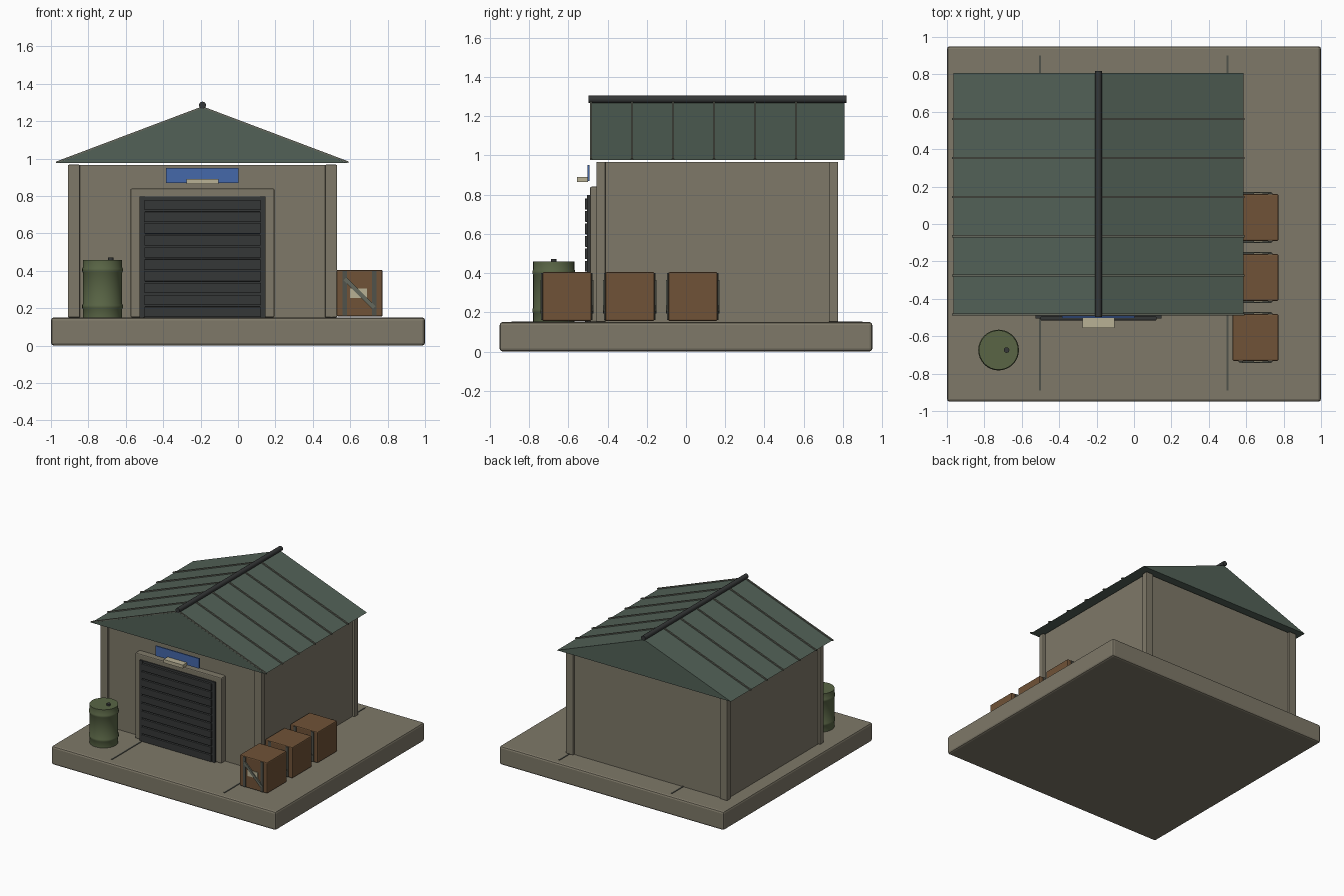
import bpy, bmesh, math
from mathutils import Vector

if "Cube" in bpy.data.objects:
    bpy.data.objects.remove(bpy.data.objects["Cube"])


def mat(name, r, g, b):
    m = bpy.data.materials.new(name)
    m.diffuse_color = (r, g, b, 1)
    m.use_nodes = True
    m.node_tree.nodes["Principled BSDF"].inputs["Base Color"].default_value = m.diffuse_color
    return m


TAN = mat("concrete", .21, .19, .14)
GREEN = mat("roof_green", .085, .12, .095)
RIB = mat("rib", .13, .14, .11)
DARK = mat("dark_metal", .035, .038, .038)
BLUE = mat("sign_blue", .06, .14, .40)
WOOD = mat("wood", .16, .085, .038)
DRUM = mat("drum_green", .10, .13, .06)
PALE = mat("pale", .48, .44, .30)
STRAP = mat("strap", .08, .085, .07)


def finish(ob, material, bevel=0):
    ob.data.materials.append(material)
    if bevel:
        mod = ob.modifiers.new("bevel", 'BEVEL')
        mod.width, mod.segments = bevel, 2
    return ob


def from_bmesh(name, bm, material, bevel=0):
    bmesh.ops.recalc_face_normals(bm, faces=bm.faces)
    me = bpy.data.meshes.new(name)
    bm.to_mesh(me)
    bm.free()
    ob = bpy.data.objects.new(name, me)
    bpy.context.collection.objects.link(ob)
    return finish(ob, material, bevel)


def box(name, x0, x1, y0, y1, z0, z1, material, bevel=0):
    bm = bmesh.new()
    bmesh.ops.create_cube(bm, size=1)
    bmesh.ops.scale(bm, vec=(x1 - x0, y1 - y0, z1 - z0), verts=bm.verts)
    ob = from_bmesh(name, bm, material, bevel)
    ob.location = ((x0 + x1) / 2, (y0 + y1) / 2, (z0 + z1) / 2)
    return ob


def prism(name, profile, y0, y1, material):
    """Extrude an x-z profile along y."""
    bm = bmesh.new()
    face = bm.faces.new([bm.verts.new((x, y0, z)) for x, z in profile])
    ext = bmesh.ops.extrude_face_region(bm, geom=[face])
    moved = [v for v in ext["geom"] if isinstance(v, bmesh.types.BMVert)]
    bmesh.ops.translate(bm, verts=moved, vec=(0, y1 - y0, 0))
    return from_bmesh(name, bm, material)


def lathe(name, profile, centre, material, sides=32):
    """Spin a radius-height profile about z."""
    bm = bmesh.new()
    verts = [bm.verts.new((r, 0, z)) for r, z in profile]
    edges = [bm.edges.new(p) for p in zip(verts, verts[1:])]
    bmesh.ops.spin(bm, geom=verts + edges, cent=(0, 0, 0), axis=(0, 0, 1),
                   angle=2 * math.pi, steps=sides)
    bmesh.ops.remove_doubles(bm, verts=bm.verts, dist=1e-5)
    ob = from_bmesh(name, bm, material)
    ob.location = centre
    bpy.context.view_layer.objects.active = ob
    ob.select_set(True)
    bpy.ops.object.shade_smooth_by_angle(angle=math.radians(35))
    ob.select_set(False)
    return ob


CX = -.19  # building centre line

# Ground slab with two expansion joints
box("slab", -1, 1, -.95, .95, 0, .15, TAN, .015)
for x in (-.503, .5):
    box("slab_joint", x - .005, x + .005, -.89, .9, .145, .154, STRAP)

# Walls and corner posts
box("walls", CX - .70, CX + .70, -.437, .757, .145, .965, TAN)
for s in (-1, 1):
    for y0, y1 in ((-.457, -.41), (.728, .776)):
        xa, xb = sorted((CX + s * .655, CX + s * .72))
        box("corner_post", xa, xb, y0, y1, .15, .967, TAN, .006)

# Gable roof, standing seams and ridge roll
EAVE, APEX = .977, 1.27
prism("roof", [(CX - .775, EAVE), (CX + .775, EAVE), (CX, APEX)], -.49, .807, GREEN)
for i in range(6):
    y = -.484 + i * .209
    for s in (-1, 1):
        prism("roof_seam", [(CX + s * .782, EAVE - .002), (CX + s * .782, EAVE + .007),
                            (CX, APEX + .009), (CX, APEX - .004)],
              y - .005, y + .006, RIB)
ridge = lathe("ridge_roll", [(0, 0), (.019, 0), (.019, 1.315), (0, 1.315)],
              (CX, -.498, 1.285), DARK, 16)
ridge.rotation_euler.x = -math.pi / 2

# Door surround, side rails and roller slats
box("door_surround", CX - .385, CX + .385, -.49, -.43, .15, .84, TAN, .008)
box("door_panel", CX - .336, CX + .336, -.497, -.485, .15, .797, DARK)
for s in (-1, 1):
    xa, xb = sorted((CX + s * .308, CX + s * .336))
    box("door_rail", xa, xb, -.504, -.488, .15, .797, DARK)
for i in range(10):
    z = .153 + i * .0635
    box("door_slat", CX - .31, CX + .31, -.515, -.494, z, z + .055, DARK, .003)

# Sign and lamp over the door
box("sign", CX - .194, CX + .194, -.502, -.492, .87, .95, BLUE)
box("sign_lamp", CX - .086, CX + .086, -.555, -.5, .863, .89, PALE)

# Drum with rolled hoops and bung
B = (-.724, -.674, .15)
lathe("drum", [(0, 0), (.105, 0), (.105, .045), (.109, .052), (.109, .066), (.105, .073),
               (.105, .24), (.109, .247), (.109, .261), (.105, .268), (.105, .308),
               (0, .308)], B, DRUM)
lathe("drum_bung", [(0, .3), (.015, .3), (.015, .322), (0, .322)],
      (B[0] + .043, B[1], B[2]), DARK, 12)

# Crates with straps, brace and label on front and back
for i in range(3):
    cx, cy, cz = .65, -.607 + i * .321, .28
    box("crate", cx - .123, cx + .123, cy - .125, cy + .125, .155, .405, WOOD, .008)
    for f in (-1, 1):
        def trim(name, x, w, h, z, out, material):
            ya, yb = sorted((cy + f * .12, cy + f * (.125 + out)))
            return box(name, x - w / 2, x + w / 2, ya, yb, z - h / 2, z + h / 2, material)
        for s in (-1, 1):
            trim("crate_strap", cx + s * .078, .024, .24, cz, .006, STRAP)
        trim("crate_label", cx - .005, .09, .05, cz, .005, PALE)
        brace = trim("crate_brace", cx, .22, .022, cz, .011, RIB)
        brace.rotation_euler.y = math.radians(45)
